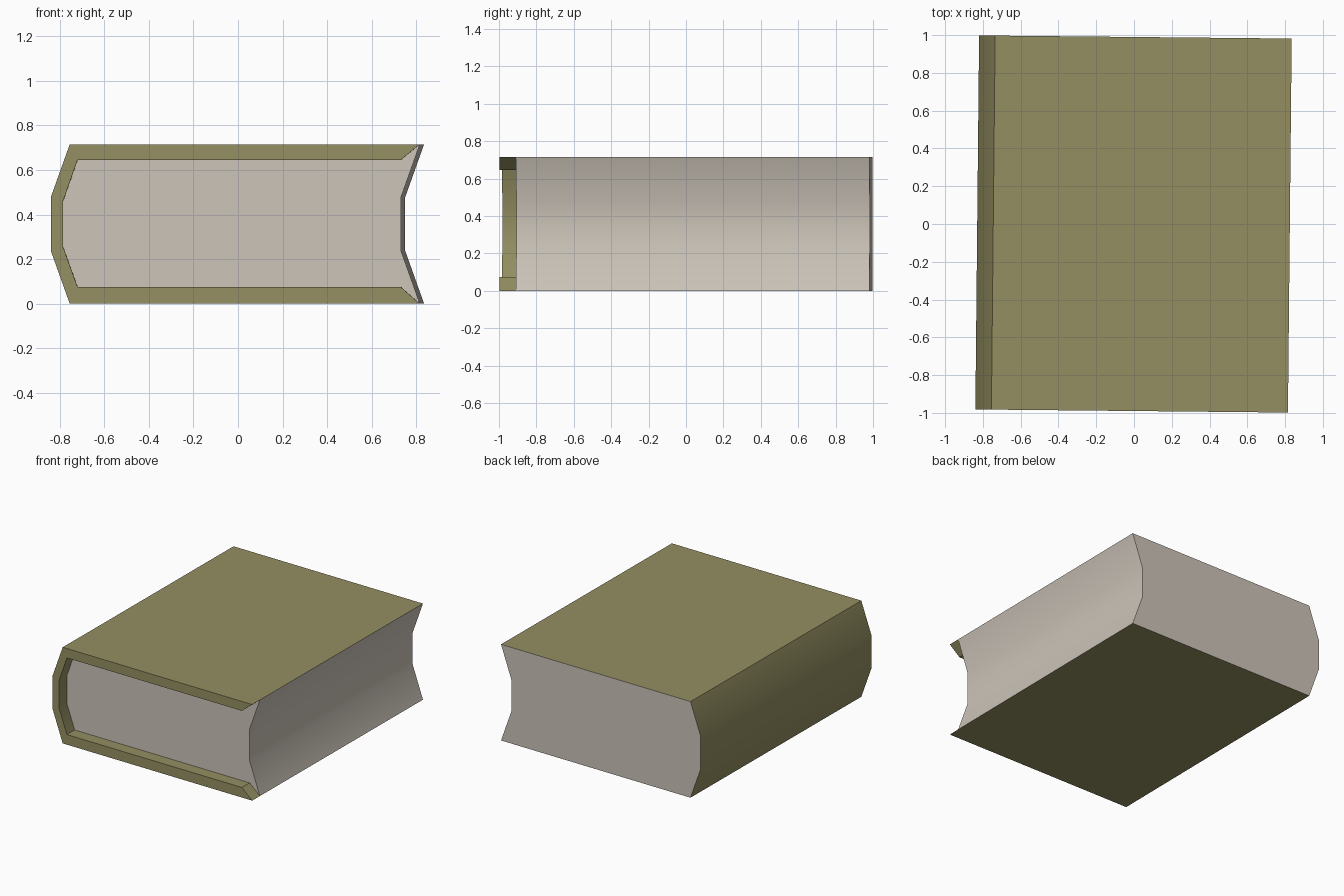
import bpy, bmesh, math

if "Cube" in bpy.data.objects:
    bpy.data.objects.remove(bpy.data.objects["Cube"])

TURN = -0.01                      # the book lies very slightly turned
FRONT, RECESS, BACK = -0.99, -0.90, 0.99

# Profiles in (x, z), running top edge -> spine -> bottom edge
outer = [(0.825, 0.715), (-0.745, 0.715), (-0.83, 0.477),
         (-0.83, 0.238), (-0.745, 0), (0.825, 0)]
inner = [(0.74, 0.645), (-0.71, 0.645), (-0.775, 0.46),
         (-0.775, 0.255), (-0.71, 0.075), (0.74, 0.075)]
fore_edge = [(0.825, 0), (0.74, 0.238), (0.74, 0.477), (0.825, 0.715)]


def material(name, color):
    m = bpy.data.materials.new(name)
    m.diffuse_color = (*color, 1)
    m.use_nodes = True
    m.node_tree.nodes["Principled BSDF"].inputs["Base Color"].default_value = m.diffuse_color
    return m


def at(path, y):
    return [(x, y, z) for x, z in path]


def strip(a, b):
    """Quads joining two matching rows of points."""
    return [[a[i], b[i], b[i + 1], a[i + 1]] for i in range(len(a) - 1)]


def build(name, faces, mat):
    bm = bmesh.new()
    c, s = math.cos(TURN), math.sin(TURN)
    for f in faces:
        bm.faces.new([bm.verts.new((x * c - y * s, x * s + y * c, z)) for x, y, z in f])
    bmesh.ops.remove_doubles(bm, verts=bm.verts, dist=0.0001)
    me = bpy.data.meshes.new(name)
    bm.to_mesh(me)
    bm.free()
    me.materials.append(mat)
    ob = bpy.data.objects.new(name, me)
    bpy.context.collection.objects.link(ob)
    bpy.ops.object.select_all(action='DESELECT')
    ob.select_set(True)
    bpy.context.view_layer.objects.active = ob
    bpy.ops.object.shade_smooth_by_angle(angle=math.radians(30))


olive = material("olive cover", (0.296, 0.275, 0.122))
paper = material("warm grey paper", (0.604, 0.552, 0.485))

# Cover: outer skin, front rim, recess walls and slanted board ends
of, inf, inr = at(outer, FRONT), at(inner, FRONT), at(inner, RECESS)
orr = at(outer, RECESS)
cover = strip(of, at(outer, BACK)) + strip(inr, inf)
cover += [[of[i], of[i + 1], inf[i + 1], inf[i]] for i in range(5)]
cover += [[of[0], inf[0], inr[0], orr[0]], [of[5], orr[5], inr[5], inf[5]]]
build("cover", cover, olive)

# Page block: recessed front, hollow fore edge and flush back
pages = strip(at(fore_edge, RECESS), at(fore_edge, BACK))
pages.append(at(inner + fore_edge, RECESS))
pages.append(at(outer + fore_edge[1:3], BACK)[::-1])
build("pages", pages, paper)
